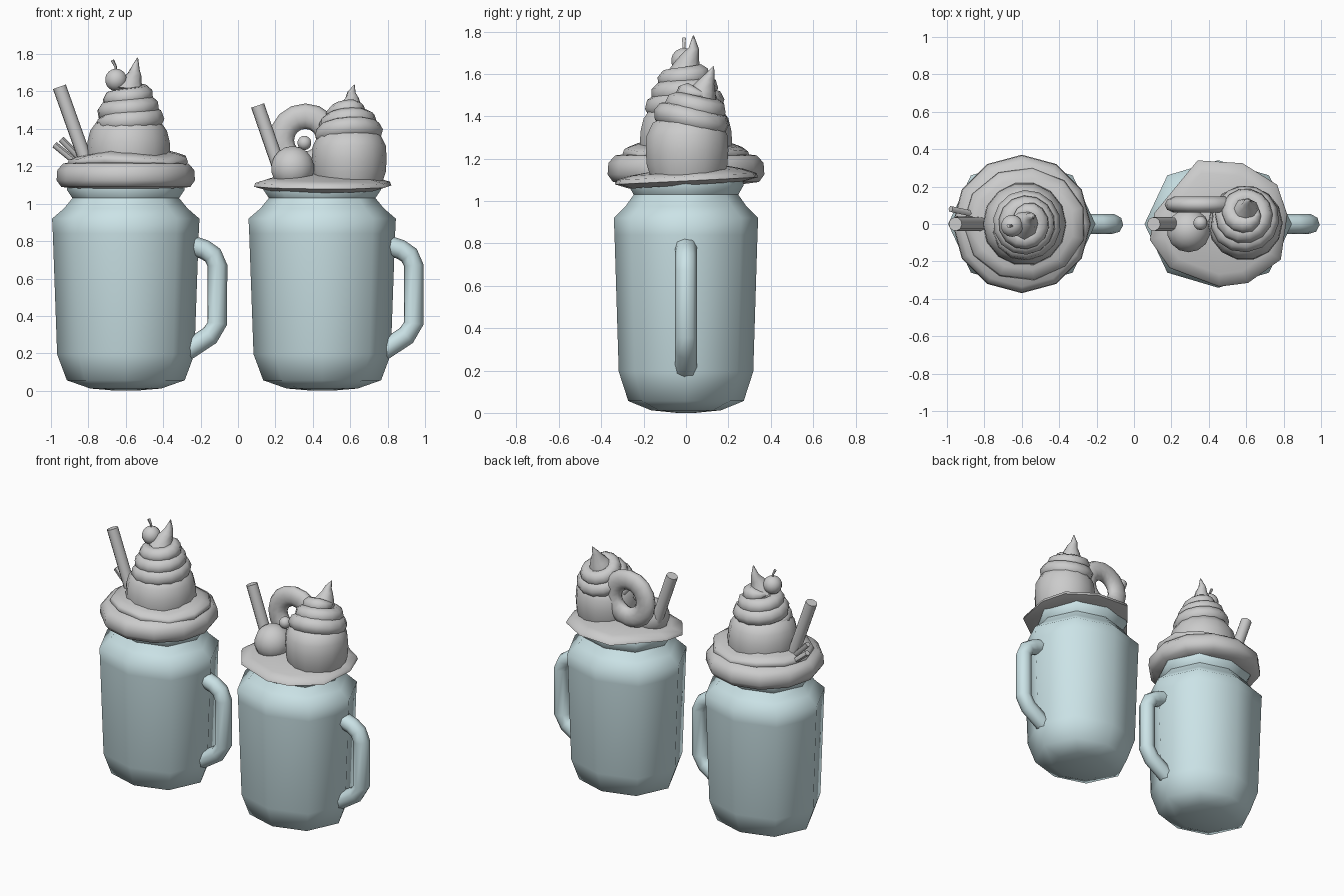
import bpy, bmesh, math
from mathutils import Vector, Matrix

if "Cube" in bpy.data.objects:
    bpy.data.objects.remove(bpy.data.objects["Cube"])

glass = bpy.data.materials.new("pale_blue_glass")
glass.diffuse_color = (0.60, 0.77, 0.80, 1)
glass.use_nodes = True
glass.node_tree.nodes["Principled BSDF"].inputs["Base Color"].default_value = glass.diffuse_color


def finish(name, bm, mat=None, angle=60):
    bmesh.ops.recalc_face_normals(bm, faces=bm.faces)
    me = bpy.data.meshes.new(name)
    bm.to_mesh(me)
    bm.free()
    ob = bpy.data.objects.new(name, me)
    bpy.context.collection.objects.link(ob)
    if mat:
        me.materials.append(mat)
    bpy.ops.object.select_all(action='DESELECT')
    bpy.context.view_layer.objects.active = ob
    ob.select_set(True)
    bpy.ops.object.shade_smooth_by_angle(angle=math.radians(angle))
    return ob


def skin(bm, rings):
    """Bridge rings of equal length and cap both ends."""
    vs = [[bm.verts.new(p) for p in r] for r in rings]
    n = len(vs[0])
    for a, b in zip(vs, vs[1:]):
        for i in range(n):
            j = (i + 1) % n
            bm.faces.new((a[i], a[j], b[j], b[i]))
    bm.faces.new(vs[0][::-1])
    bm.faces.new(vs[-1])


def ngon(n, sx=1, sy=1, rot=0):
    return [(sx * math.cos(2 * math.pi * i / n + rot), sy * math.sin(2 * math.pi * i / n + rot))
            for i in range(n)]


def stack(name, cx, cy, outline, profile, mat=None, angle=60, wave=None):
    """Scale an outline along a (radius, height) profile."""
    bm = bmesh.new()
    skin(bm, [[(cx + r * x, cy + r * y, z + (wave(x, y) if wave else 0)) for x, y in outline]
              for r, z in profile])
    return finish(name, bm, mat, angle)


def tube(name, path, radii, sides=8, mat=None, angle=60):
    """Sweep a round section along a path with varying radius."""
    path = [Vector(p) for p in path]
    n = len(path)
    if not isinstance(radii, (list, tuple)):
        radii = [radii] * n
    tang = [(path[min(i + 1, n - 1)] - path[max(i - 1, 0)]).normalized() for i in range(n)]
    u = tang[0].cross(Vector((0.13, 1, 0.07))).normalized()
    rings = []
    for i, (p, r) in enumerate(zip(path, radii)):
        if i:
            u = tang[i - 1].rotation_difference(tang[i]) @ u
        v = tang[i].cross(u)
        rings.append([p + r * (u * c + v * s) for c, s in ngon(sides)])
    bm = bmesh.new()
    skin(bm, rings)
    return finish(name, bm, mat, angle)


def ball(name, loc, r):
    bm = bmesh.new()
    bmesh.ops.create_uvsphere(bm, u_segments=14, v_segments=9, radius=r,
                              matrix=Matrix.Translation(loc))
    return finish(name, bm)


def swirl(name, base, turns, r0, r1, height, t0, t1, tilt, phase):
    """Coiled cream on a core, tilted about x; base is the coil's start centre."""
    m = Matrix.Translation(base) @ Matrix.Rotation(tilt, 4, 'X')
    steps = int(turns * 14)
    pts, rad = [], []
    for i in range(steps + 1):
        t = i / steps
        a = phase + t * turns * 2 * math.pi
        r = r0 + (r1 - r0) * t ** 1.2
        pts.append(m @ Vector((r * math.cos(a), r * math.sin(a), height * t)))
        rad.append((t0 + (t1 - t0) * t) * min(1, 0.3 + i / 5, 0.3 + (steps - i) / 4))
    tube(name + "_coil", pts, rad, 8)
    core = stack(name + "_core", 0, 0, ngon(12),
                 [(r0, -0.04), (r0, 0.0), (r1, height), (r1 * 0.5, height + t1 * 0.9)])
    core.matrix_world = m


# Jars and handles
octagon = [(1, 0), (.69, .66), (0, .865), (-.69, .66), (-1, 0), (-.69, -.66), (0, -.865), (.69, -.66)]
jar_profile = [(.05, 0), (.19, .012), (.315, .056), (.367, .195), (.39, .84), (.394, .92),
               (.33, .975), (.285, 1.03), (.315, 1.075), (.31, 1.10)]
handle_path = [(.33, .785), (.42, .755), (.465, .725), (.49, .67), (.49, .36), (.45, .295), (.32, .21)]
for tag, cx in (("left", -.6), ("right", .45)):
    stack(tag + "_jar", cx, 0, octagon, jar_profile, glass, 62)
    tube(tag + "_handle", [(cx + x, 0, z) for x, z in handle_path], .053, 8, glass)

# Left drink: ring, wavy layer and dome of cream
stack("left_cream_ring", -.6, 0, ngon(12),
      [(.27, 1.08), (.345, 1.09), (.37, 1.125), (.366, 1.18), (.335, 1.215), (.22, 1.23)])
stack("left_cream_layer", -.585, 0, ngon(11, 1.03, .95, .3),
      [(.3, 1.195), (.32, 1.22), (.31, 1.245), (.26, 1.262), (.18, 1.28)],
      wave=lambda x, y: .012 * math.sin(3 * math.atan2(y, x) + 1))
stack("left_cream_dome", -.585, 0, ngon(14),
      [(.215, 1.22), (.224, 1.26), (.22, 1.33), (.205, 1.39), (.17, 1.44), (.1, 1.46)])
swirl("left_cream", (-.58, 0, 1.42), 3, .142, .065, .19, .06, .05, 0, 2.5)
tube("left_cream_tip", [(-.58, 0, 1.6), (-.57, .01, 1.65), (-.553, .025, 1.69), (-.55, .037, 1.72),
                        (-.537, .035, 1.78)], [.085, .058, .038, .025, .003])
ball("cherry", (-.652, -.01, 1.662), .06)
tube("cherry_stem", [(-.652, -.01, 1.7), (-.655, -.01, 1.735), (-.672, -.01, 1.768)], [.007, .007, .01], 6)

# Left drink: straw and two thin sticks
tube("left_straw", [(-.955, 0, 1.625), (-.80, 0, 1.19)], .037, 10)
tube("wafer_stick_1", [(-.98, .08, 1.315), (-.84, .05, 1.20)], .018, 6)
tube("wafer_stick_2", [(-.945, .025, 1.345), (-.80, .02, 1.20)], .018, 6)

# Right drink: irregular cream sheet spilling over the rim
sheet = [(.11, .06), (.34, .34), (.58, .325), (.765, .21), (.82, .05), (.785, -.19),
         (.61, -.315), (.455, -.335), (.19, -.235), (.085, -.085)]
stack("right_cream_sheet", .45, 0, [(x - .45, y) for x, y in sheet],
      [(.8, 1.075), (1, 1.095), (.98, 1.115), (.8, 1.135), (.4, 1.16)],
      wave=lambda x, y: .05 * y)

# Right drink: leaning cream dome and swirl
stack("right_cream_dome", .595, .005, ngon(14),
      [(.175, 1.11), (.195, 1.17), (.2, 1.24), (.195, 1.31), (.165, 1.37), (.1, 1.4)])
swirl("right_cream", (.595, .02, 1.345), 2.7, .14, .06, .165, .06, .048, -.32, 2.0)
tube("right_cream_tip", [(.6, .07, 1.49), (.605, .088, 1.53), (.61, .10, 1.565), (.607, .115, 1.595),
                         (.622, .13, 1.635)], [.075, .055, .036, .022, .003])

# Right drink: scoop, berry, straw and standing doughnut
ball("ice_cream_scoop", (.292, -.035, 1.19), .118)
ball("berry", (.355, .005, 1.325), .038)
tube("right_straw", [(.105, 0, 1.525), (.245, 0, 1.12)], .037, 10)
bm = bmesh.new()
loops = [[bm.verts.new((.36 + (.128 + .068 * c) * a, .103 + .045 * s, 1.34 + (.128 + .068 * c) * b))
          for c, s in ngon(10)] for a, b in ngon(16)]
for i in range(16):
    p, q = loops[i - 1], loops[i]
    for k in range(10):
        bm.faces.new((p[k - 1], p[k], q[k], q[k - 1]))
finish("doughnut", bm)
